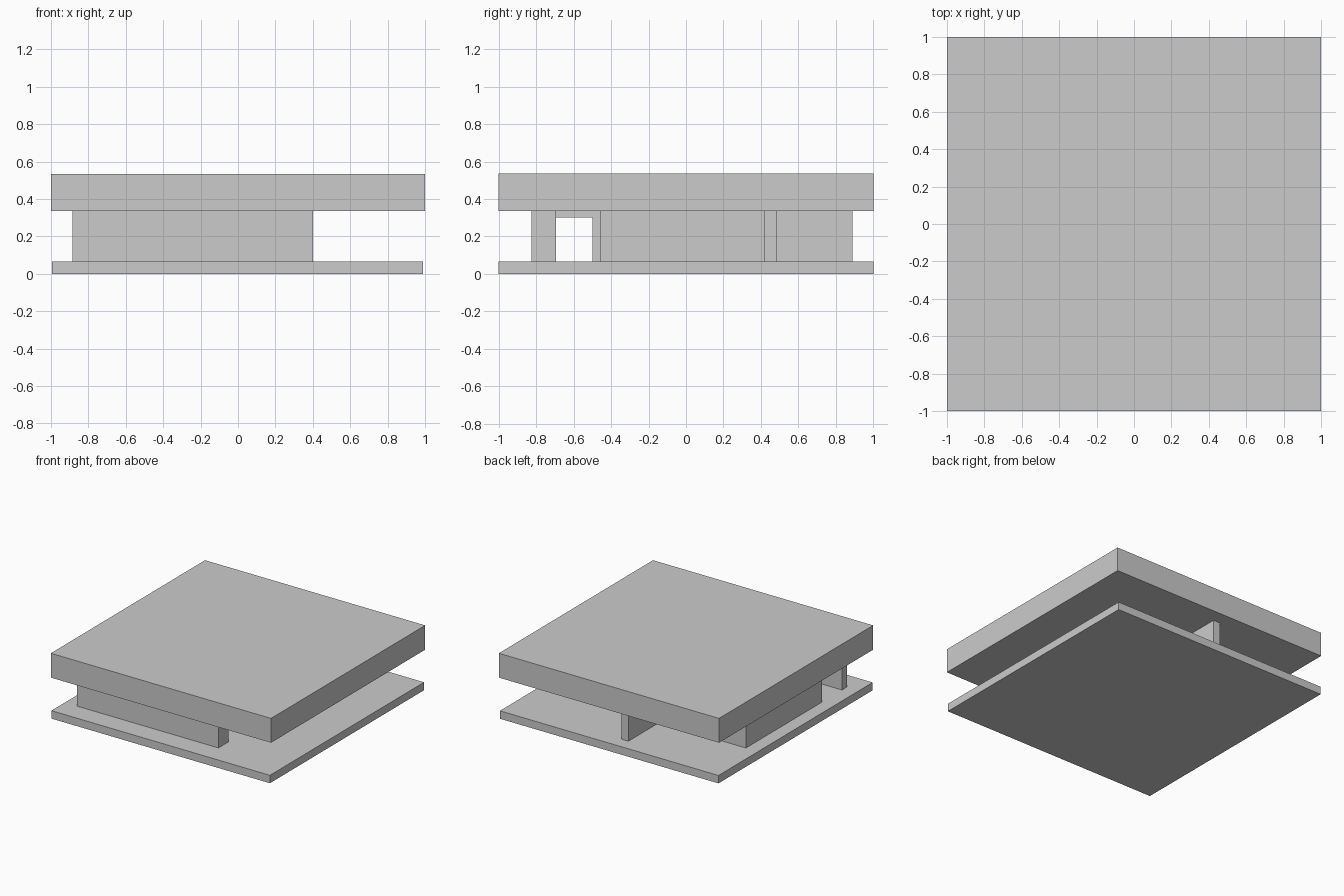
import bpy, bmesh
from mathutils import Vector

if "Cube" in bpy.data.objects:
    bpy.data.objects.remove(bpy.data.objects["Cube"])

FLOOR, CEIL = 0.065, 0.335   # wall bottom and top
T = 0.065                    # wall thickness


def prism(name, outline, z0, z1):
    """Extrude a counter-clockwise plan outline between two heights."""
    bm = bmesh.new()
    base = bm.faces.new([bm.verts.new((x, y, z0)) for x, y in outline])
    ext = bmesh.ops.extrude_face_region(bm, geom=[base], use_keep_orig=True)
    top = [v for v in ext["geom"] if isinstance(v, bmesh.types.BMVert)]
    bmesh.ops.translate(bm, verts=top, vec=Vector((0, 0, z1 - z0)))
    bmesh.ops.recalc_face_normals(bm, faces=bm.faces)
    mesh = bpy.data.meshes.new(name)
    bm.to_mesh(mesh)
    bm.free()
    obj = bpy.data.objects.new(name, mesh)
    bpy.context.collection.objects.link(obj)
    return obj


def box(name, x0, x1, y0, y1, z0=FLOOR, z1=CEIL):
    return prism(name, [(x0, y0), (x1, y0), (x1, y1), (x0, y1)], z0, z1)


# Slabs
box("floor_slab", -0.995, 0.99, -1, 1, 0, FLOOR)
box("roof_slab", -1, 1, -1, 1, CEIL, 0.535)

# Front wall with a short return at its right end
L, R, F = -0.885, 0.40, -0.825
prism("front_wall", [(L, F), (R, F), (R, F + 2 * T), (R - T, F + 2 * T),
                     (R - T, F + T), (L, F + T)], FLOOR, CEIL)

# Left wall turning the corner into the back wall
B, E = 0.487, 0.20
prism("left_and_back_wall", [(L, -0.50), (L + T, -0.50), (L + T, B - 0.07),
                             (E, B - 0.07), (E, B), (L, B)], FLOOR, CEIL)

# Lintel over the doorway between the left and front walls
box("door_lintel", L, L + T, F + T, -0.50, 0.30, CEIL)

# Partition crossing the back wall
box("middle_partition", -0.10, -0.035, -0.46, 0.89)
